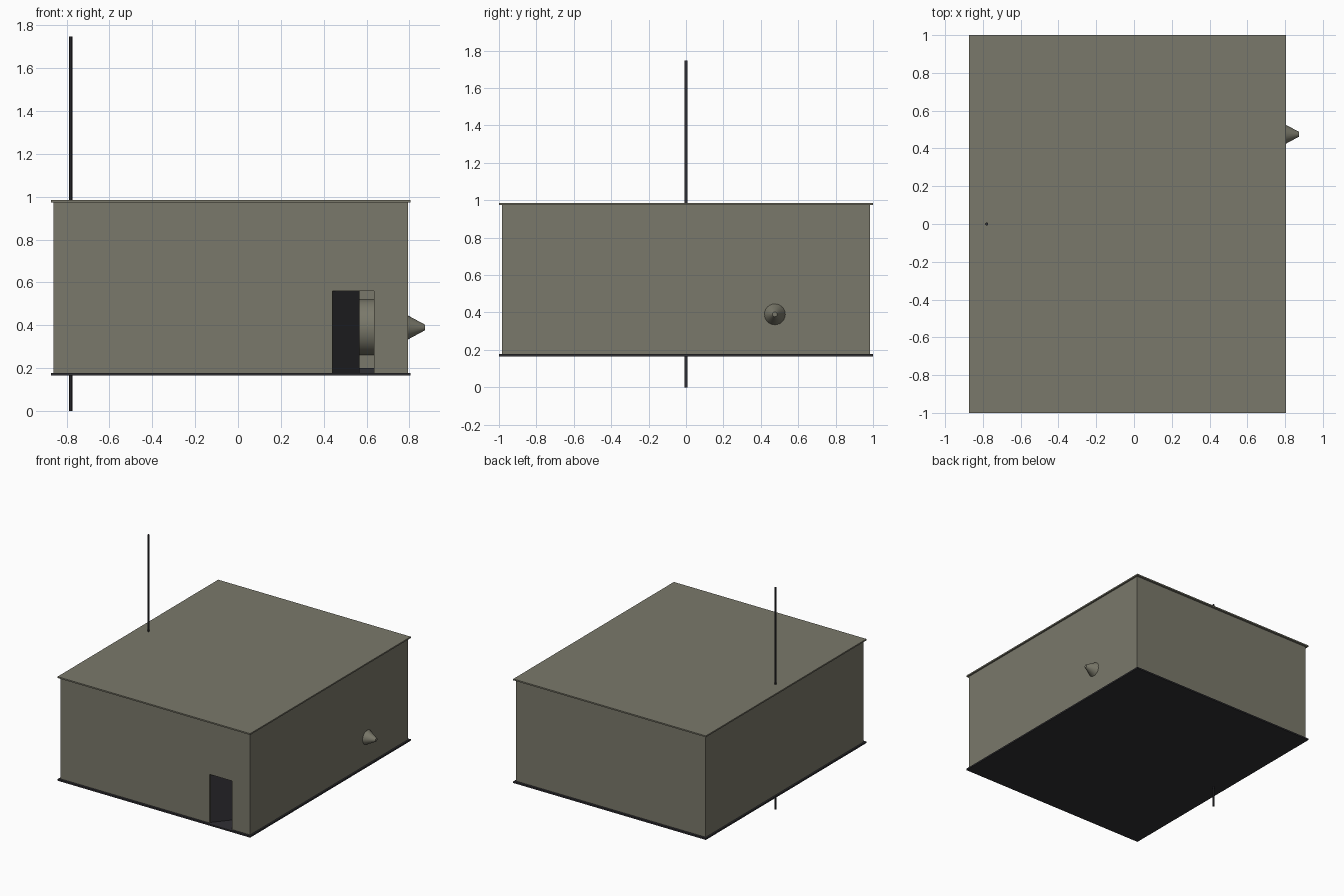
import bpy, bmesh, math
from mathutils import Matrix

if "Cube" in bpy.data.objects:
    bpy.data.objects.remove(bpy.data.objects["Cube"])


def material(name, rgb):
    m = bpy.data.materials.new(name)
    m.diffuse_color = (*rgb, 1)
    m.use_nodes = True
    m.node_tree.nodes["Principled BSDF"].inputs["Base Color"].default_value = m.diffuse_color
    return m


OLIVE = material("olive grey", (0.195, 0.19, 0.145))
DARK = material("dark grey", (0.03, 0.029, 0.034))


def finish(name, bm, mat):
    me = bpy.data.meshes.new(name)
    bm.to_mesh(me)
    bm.free()
    me.materials.append(mat)
    ob = bpy.data.objects.new(name, me)
    bpy.context.collection.objects.link(ob)
    return ob


def box(name, lo, hi, mat):
    bm = bmesh.new()
    size = [b - a for a, b in zip(lo, hi)]
    mid = [(a + b) / 2 for a, b in zip(lo, hi)]
    bmesh.ops.create_cube(bm, size=1, matrix=Matrix.Translation(mid) @ Matrix.Diagonal((*size, 1)))
    return finish(name, bm, mat)


def rod(name, start, length, r1, r2, mat, sides=24, along_x=False):
    bm = bmesh.new()
    bmesh.ops.create_cone(bm, cap_ends=True, segments=sides, radius1=r1, radius2=r2, depth=length,
                          matrix=Matrix.Translation((0, 0, length / 2)))
    if along_x:
        bm.transform(Matrix.Rotation(math.pi / 2, 4, 'Y'))
    bm.transform(Matrix.Translation(start))
    ob = finish(name, bm, mat)
    bpy.context.view_layer.objects.active = ob
    ob.select_set(True)
    bpy.ops.object.shade_smooth_by_angle(angle=math.radians(30))
    ob.select_set(False)
    return ob


X0, X1, Y, Z0, Z1, T = -0.86, 0.793, 0.983, 0.177, 0.974, 0.012
DX0, DX1, DZ = 0.44, 0.635, 0.56

# Floor and roof slabs overhang the walls slightly
box("floor_slab", (-0.873, -1, 0.165), (0.806, 1, Z0), DARK)
box("roof_slab", (-0.873, -1, Z1), (0.806, 1, 0.985), OLIVE)

# Side and back walls
box("left_wall", (X0, -Y + T, Z0), (X0 + T, Y - T, Z1), OLIVE)
box("right_wall", (X1 - T, -Y + T, Z0), (X1, Y - T, Z1), OLIVE)
box("back_wall", (X0, Y - T, Z0), (X1, Y, Z1), OLIVE)

# Front wall: one outline with the doorway notch, extruded
bm = bmesh.new()
outline = [(X0, Z0), (DX0, Z0), (DX0, DZ), (DX1, DZ), (DX1, Z0), (X1, Z0), (X1, Z1), (X0, Z1)]
face = bm.faces.new([bm.verts.new((x, -Y, z)) for x, z in outline])
ext = bmesh.ops.extrude_face_region(bm, geom=[face], use_keep_orig=True)
bmesh.ops.translate(bm, vec=(0, T, 0), verts=[v for v in ext["geom"] if isinstance(v, bmesh.types.BMVert)])
bmesh.ops.recalc_face_normals(bm, faces=bm.faces)
finish("front_wall", bm, OLIVE)

# Door leaf, hinged on the left and swung inward
door = box("open_door", (0, 0, Z0), (DX1 - DX0, 0.008, DZ), DARK)
door.location = (DX0 + 0.002, -Y + T, 0)
door.rotation_euler.z = math.radians(50)

# Machine inside, with its nozzle poking through the right wall
rod("inner_drum", (0.35, 0.475, 0.39), 0.38, 0.133, 0.133, OLIVE, 24, True)
rod("drum_neck", (0.73, 0.475, 0.39), 0.065, 0.055, 0.055, OLIVE, 24, True)
box("drum_base", (0.37, 0.36, Z0), (0.71, 0.59, 0.2), DARK)
box("drum_stand", (0.42, 0.44, 0.2), (0.66, 0.51, 0.27), OLIVE)
rod("wall_nozzle", (X1, 0.475, 0.39), 0.08, 0.056, 0.013, OLIVE, 24, True)

# Mast running right through the building
rod("mast", (-0.78, 0, 0), 1.747, 0.008, 0.008, DARK, 12)
